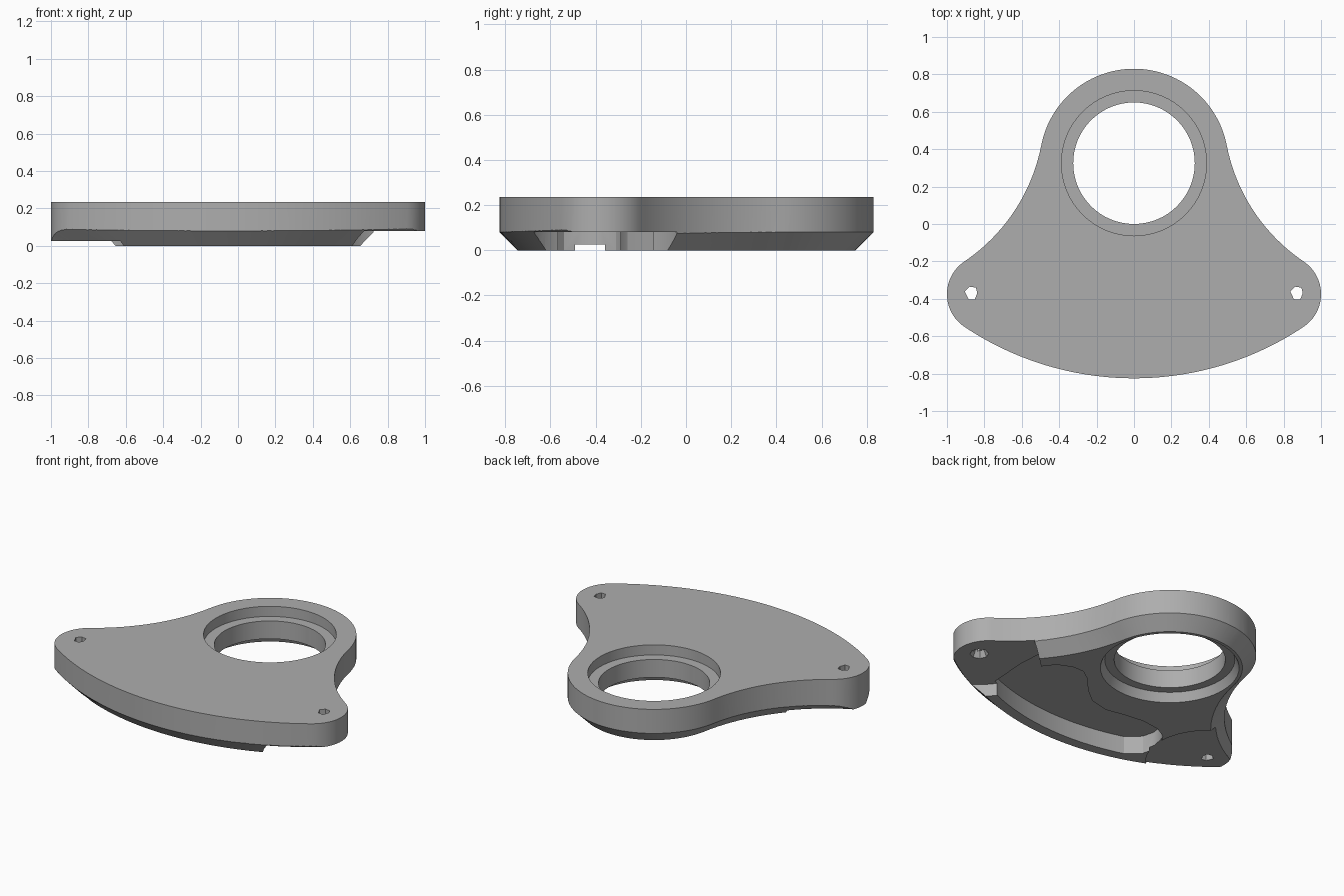
import bpy, bmesh
from math import sin, cos, pi, atan2, radians, sqrt
from mathutils import Vector

cube = bpy.data.objects.get("Cube")
if cube:
    bpy.data.objects.remove(cube, do_unlink=True)

grey = bpy.data.materials.new("plain_grey")
grey.use_nodes = True
colour = (0.42, 0.42, 0.42, 1)
grey.diffuse_color = colour
grey.node_tree.nodes["Principled BSDF"].inputs["Base Color"].default_value = colour

TOP, EDGE, SLOPE = 0.235, 0.08, 0.08

# Tangent circles of the outline: ring, ear, hollow flank and front arc
ring, ring_r = Vector((0, 0.325)), 0.505
ear, ear_r = Vector((0.79, -0.375)), 0.21
tilt = radians(11)
n = Vector((cos(tilt), sin(tilt)))
q = ring + ring_r * n - ear
flank_r = (ear_r ** 2 - q.dot(q)) / (2 * (q.dot(n) - ear_r))
flank = ring + (ring_r + flank_r) * n
front, front_r = Vector((0, 0.806)), 1.631


def arc(c, r, a, b, count):
    steps = [a + (b - a) * i / count for i in range(count + 1)]
    return [Vector((c.x + r * cos(t), c.y + r * sin(t))) for t in steps]


def angle(v):
    return atan2(v.y, v.x)


def mirrored(half):
    """Close a half outline that starts and ends on x = 0."""
    return half + [Vector((-p.x, p.y)) for p in reversed(half[1:-1])]


def plate_outline():
    low = angle(ear - front)
    high = angle(flank - ear)
    half = arc(front, front_r, -pi / 2, low, 28)
    half += arc(ear, ear_r, low, high, 24)[1:]
    half += arc(flank, flank_r, high + pi, tilt + pi, 20)[1:]
    half += arc(ring, ring_r, tilt, pi / 2, 24)[1:]
    return mirrored(half)


def slope_outline(d):
    """Outline moved in by d, with front and flank arcs run on to a point."""
    r1, r2 = front_r - d, flank_r + d
    gap = flank - front
    dist = gap.length
    along = (dist ** 2 + r1 ** 2 - r2 ** 2) / (2 * dist)
    side = sqrt(r1 ** 2 - along ** 2)
    u = gap / dist
    tip = min((front + u * along + s * side * Vector((-u.y, u.x)) for s in (-1, 1)),
              key=lambda p: p.y)
    half = arc(front, r1, -pi / 2, angle(tip - front), 36)
    half += arc(flank, r2, angle(tip - flank) % (2 * pi), tilt + pi, 28)[1:]
    half += arc(ring, ring_r - d, tilt, pi / 2, 24)[1:]
    return mirrored(half)


def loft(name, lower, upper, z0, z1):
    bm = bmesh.new()
    a = [bm.verts.new((p[0], p[1], z0)) for p in lower]
    b = [bm.verts.new((p[0], p[1], z1)) for p in upper]
    bm.faces.new(a[::-1])
    bm.faces.new(b)
    for i in range(len(a)):
        j = (i + 1) % len(a)
        bm.faces.new((a[i], a[j], b[j], b[i]))
    bmesh.ops.recalc_face_normals(bm, faces=bm.faces)
    mesh = bpy.data.meshes.new(name)
    bm.to_mesh(mesh)
    bm.free()
    mesh.materials.append(grey)
    ob = bpy.data.objects.new(name, mesh)
    bpy.context.collection.objects.link(ob)
    return ob


def circle(c, r, count=64):
    return arc(Vector(c), r, 0, 2 * pi, count)[:-1]


def combine(ob, tool, operation):
    mod = ob.modifiers.new("cut", 'BOOLEAN')
    mod.operation, mod.solver, mod.object = operation, 'EXACT', tool
    bpy.context.view_layer.objects.active = ob
    bpy.ops.object.modifier_apply(modifier=mod.name)
    bpy.data.objects.remove(tool, do_unlink=True)


def cut(lower, z0, z1, upper=None):
    combine(plate, loft("cutter", lower, upper or lower, z0, z1), 'DIFFERENCE')


# Plate with sloped lower edge
outline = plate_outline()
plate = loft("mounting_plate", outline, outline, -0.05, TOP)
combine(plate, loft("slope", slope_outline(SLOPE), slope_outline(SLOPE - 0.3), 0, 0.3),
        'INTERSECT')

# Main hole, upper seat and flared lower recess
cut(circle(ring, 0.325), -0.1, 0.4)
cut(circle(ring, 0.388), 0.17, 0.4)
cut(circle(ring, 0.41), -0.01, 0.055, circle(ring, 0.38))

# Round steps under the ears
cut(circle((0.87, -0.37), 0.36), -0.1, EDGE)
cut(circle((-0.87, -0.37), 0.36), -0.1, 0.025)

# Underside pocket: curved front wall, rounded end, wavy inner wall
wall_r = front_r - 0.145
pocket = arc(front, wall_r, -pi / 2 - 0.3, -pi / 2 + 0.41, 24)
pocket += [Vector(p) for p in (
    (0.61, -0.31), (0.6, -0.16), (0.53, -0.07), (0.44, -0.03), (0.36, -0.03),
    (0.29, -0.08), (0.2, -0.18), (0.1, -0.26), (-0.03, -0.29), (-0.15, -0.265),
    (-0.28, -0.25), (-0.4, -0.265), (-0.48, -0.31), (-0.525, -0.38),
    (-0.54, -0.46), (-0.52, -0.54))]
cut(pocket, -0.1, 0.115)

# Screw holes with a coarse, uneven outline
shape = [(-0.035, 0.01), (-0.01, 0.035), (0.025, 0.03), (0.032, 0),
         (0.018, -0.035), (-0.015, -0.032)]
for x in (-0.87, 0.87):
    cut([(x + p[0], p[1] - 0.37) for p in shape], -0.1, 0.4)
cut(circle((0.87, -0.37), 0.06, 8), 0.07, 0.12, circle((0.87, -0.37), 0.035, 8))

# Smooth curved walls, crisp edges
bpy.ops.object.select_all(action='DESELECT')
plate.select_set(True)
bpy.context.view_layer.objects.active = plate
bpy.ops.object.shade_smooth_by_angle(angle=radians(25))
